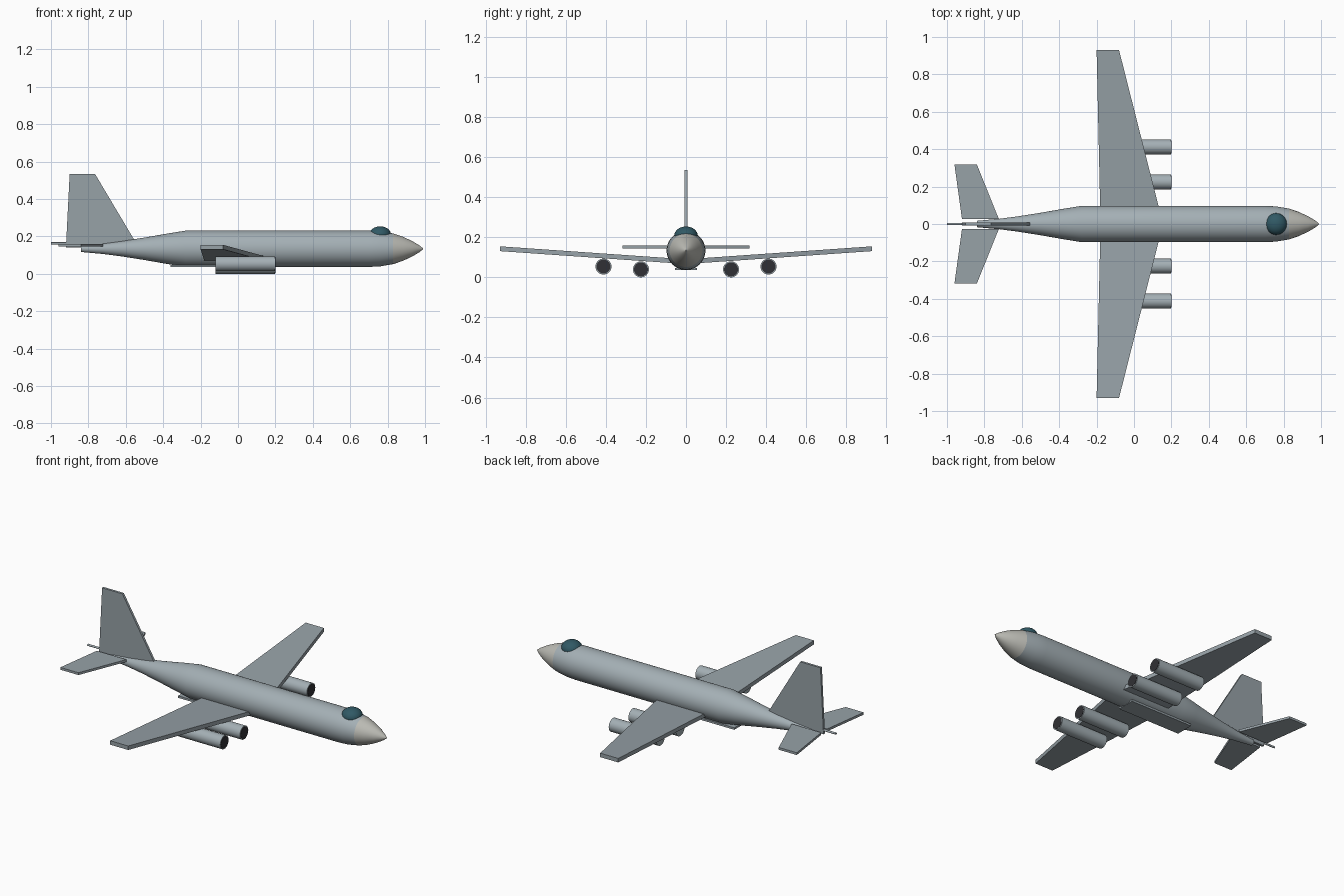
import bpy, bmesh, math
from mathutils import Vector

if "Cube" in bpy.data.objects:
    bpy.data.objects.remove(bpy.data.objects["Cube"])


def material(name, rgb):
    m = bpy.data.materials.new(name)
    m.diffuse_color = (*rgb, 1)
    m.use_nodes = True
    m.node_tree.nodes["Principled BSDF"].inputs["Base Color"].default_value = m.diffuse_color
    return m


HULL = material("hull_grey", (0.37, 0.43, 0.46))
WING = material("wing_grey", (0.31, 0.36, 0.39))
NOSE = material("nose_grey", (0.50, 0.50, 0.46))
GLASS = material("dark_glass", (0.03, 0.10, 0.13))
DARK = material("intake_dark", (0.03, 0.03, 0.035))


def finish(name, bm, mat, smooth=True):
    bmesh.ops.recalc_face_normals(bm, faces=bm.faces)
    me = bpy.data.meshes.new(name)
    bm.to_mesh(me)
    bm.free()
    me.materials.append(mat)
    ob = bpy.data.objects.new(name, me)
    bpy.context.collection.objects.link(ob)
    if smooth:
        bpy.context.view_layer.objects.active = ob
        ob.select_set(True)
        bpy.ops.object.shade_smooth_by_angle(angle=math.radians(30))
        ob.select_set(False)
    return ob


def lathe(name, profile, y, z, mat, segs=48):
    """Revolve (x, radius) pairs about a line parallel to the x axis."""
    bm = bmesh.new()
    rings = []
    for x, r in profile:
        rings.append([bm.verts.new((x, y + r * math.cos(a), z + r * math.sin(a)))
                      for a in (2 * math.pi * i / segs for i in range(segs))])
    for a, b in zip(rings, rings[1:]):
        for i in range(segs):
            j = (i + 1) % segs
            bm.faces.new((a[i], a[j], b[j], b[i]))
    bm.faces.new(rings[0])
    bm.faces.new(rings[-1])
    return finish(name, bm, mat)


def slab(name, outline, offset, mat):
    """Thick flat panel: outline extruded by the offset vector."""
    bm = bmesh.new()
    face = bm.faces.new([bm.verts.new(p) for p in outline])
    res = bmesh.ops.extrude_face_region(bm, geom=[face])
    verts = [v for v in res["geom"] if isinstance(v, bmesh.types.BMVert)]
    bmesh.ops.translate(bm, verts=verts, vec=Vector(offset))
    return finish(name, bm, mat, smooth=False)


# Fuselage with tapered tail, and the paler nose cone
AXIS_Z = 0.134
lathe("fuselage", [(-0.84, 0.017), (-0.72, 0.028), (-0.62, 0.041), (-0.50, 0.060),
                   (-0.38, 0.081), (-0.28, 0.097), (0.70, 0.097), (0.76, 0.094),
                   (0.83, 0.082)], 0, AXIS_Z, HULL)
lathe("nose_cone", [(0.83, 0.082), (0.88, 0.065), (0.93, 0.042), (0.97, 0.018),
                    (0.99, 0.002)], 0, AXIS_Z, NOSE)

# Cockpit dome
bm = bmesh.new()
bmesh.ops.create_uvsphere(bm, u_segments=32, v_segments=16, radius=1)
bmesh.ops.scale(bm, vec=(0.058, 0.058, 0.044), verts=bm.verts)
bmesh.ops.translate(bm, vec=(0.76, 0, 0.21), verts=bm.verts)
finish("cockpit_dome", bm, GLASS)

# Wings, tailplanes and engines, mirrored left and right
for side, s in (("left", 1), ("right", -1)):
    slab(f"wing_{side}", [(0.143, s * 0.05, 0.070), (-0.08, s * 0.93, 0.131),
                          (-0.20, s * 0.93, 0.131), (-0.18, s * 0.05, 0.070)],
         (0, 0, 0.024), WING)
    slab(f"tailplane_{side}", [(-0.723, s * 0.028, 0.145), (-0.84, s * 0.318, 0.145),
                               (-0.96, s * 0.318, 0.145), (-0.92, s * 0.028, 0.145)],
         (0, 0, 0.014), WING)
    for pos, y, z in (("inner", 0.225, 0.040), ("outer", 0.412, 0.054)):
        lathe(f"engine_{pos}_{side}", [(-0.12, 0.040), (0.198, 0.040)], s * y, z, HULL, 32)
        lathe(f"intake_{pos}_{side}", [(0.15, 0.035), (0.20, 0.035)], s * y, z, DARK, 32)

# Tail fin
slab("tail_fin", [(-0.92, -0.007, 0.14), (-0.90, -0.007, 0.535),
                  (-0.765, -0.007, 0.535), (-0.53, -0.007, 0.14)], (0, 0.014, 0), WING)

# Tail boom and belly door
lathe("tail_boom", [(-1.0, 0.006), (-0.84, 0.006)], 0, 0.163, HULL, 16)
slab("belly_door", [(-0.36, -0.055, 0.036), (0.06, -0.055, 0.036),
                    (0.06, 0.055, 0.036), (-0.36, 0.055, 0.036)], (0, 0, 0.012), WING)
